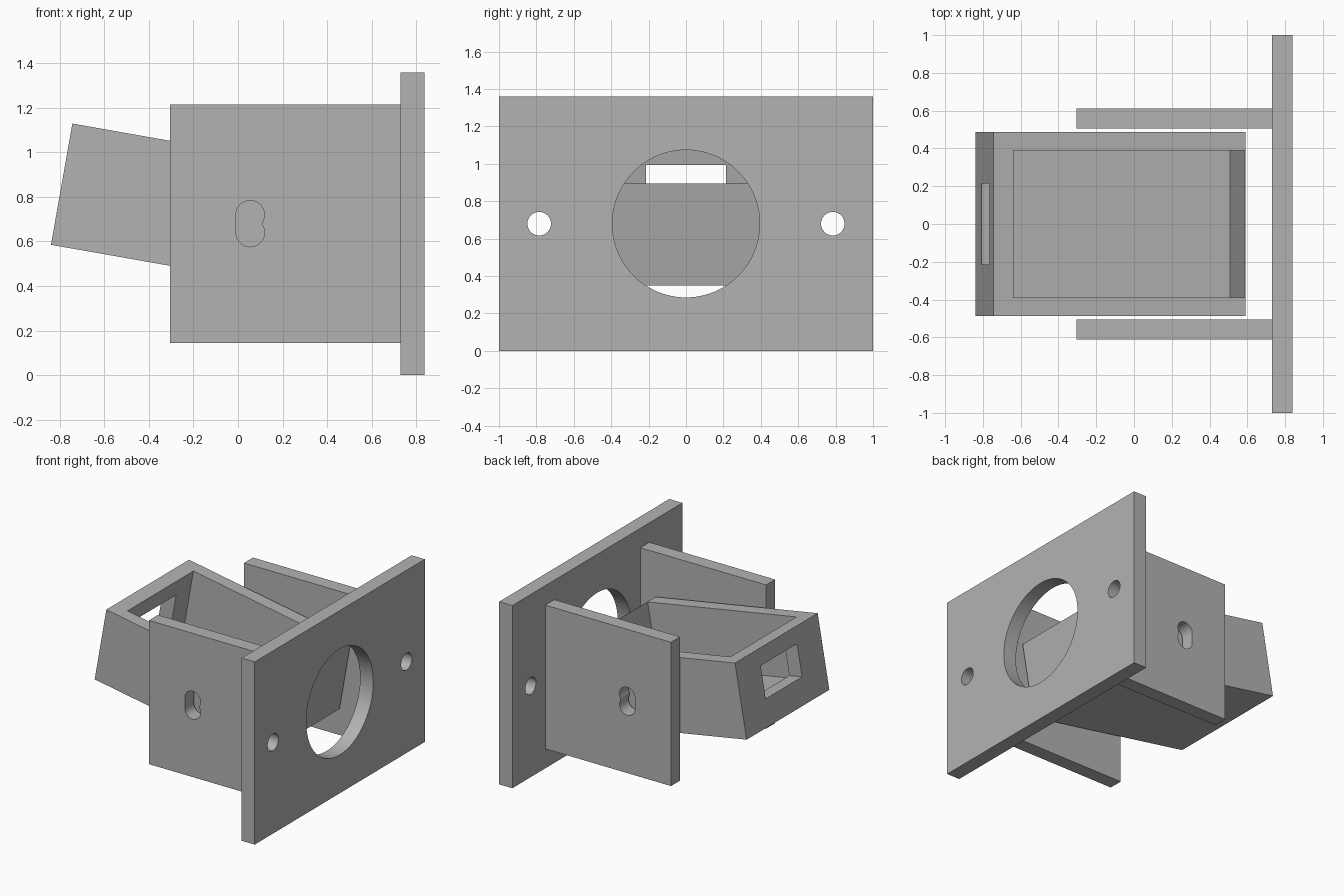
import bpy
from math import radians, pi
from mathutils import Matrix, Vector

default = bpy.data.objects.get("Cube")
if default:
    bpy.data.objects.remove(default, do_unlink=True)

grey = bpy.data.materials.new("plain grey")
grey.use_nodes = True
colour = (0.45, 0.45, 0.45, 1)
grey.diffuse_color = colour
grey.node_tree.nodes["Principled BSDF"].inputs["Base Color"].default_value = colour


def box(name, low, high, frame=Matrix()):
    """Box between two corners, given in the coordinates of a frame."""
    low, high = Vector(low), Vector(high)
    bpy.ops.mesh.primitive_cube_add(size=1)
    ob = bpy.context.object
    ob.name = name
    ob.data.transform(frame @ Matrix.Translation((low + high) / 2)
                      @ Matrix.Diagonal((*(high - low), 1)))
    ob.data.materials.append(grey)
    return ob


def rod(axis, centre, radius, depth, sides=64):
    """Round cutter along the x or y axis."""
    bpy.ops.mesh.primitive_cylinder_add(vertices=sides, radius=radius, depth=depth)
    ob = bpy.context.object
    turn = Matrix.Rotation(pi / 2, 4, "Y" if axis == "x" else "X")
    ob.data.transform(Matrix.Translation(centre) @ turn)
    ob.data.materials.append(grey)
    return ob


def cut(ob, cutters):
    """Subtract each cutter, then remove it."""
    bpy.context.view_layer.objects.active = ob
    for cutter in cutters:
        cutter.hide_render = True
        mod = ob.modifiers.new("cut", "BOOLEAN")
        mod.operation = "DIFFERENCE"
        mod.solver = "EXACT"
        mod.object = cutter
        bpy.ops.object.modifier_apply(modifier=mod.name)
        bpy.data.objects.remove(cutter, do_unlink=True)
    bpy.ops.object.select_all(action="DESELECT")
    ob.select_set(True)
    bpy.ops.object.shade_smooth_by_angle(angle=radians(30))


MID = 0.68

# Mounting plate with a large opening and two screw holes
plate = box("mounting_plate", (0.73, -1, 0), (0.838, 1, 1.36))
cut(plate, [rod("x", (0.78, 0, MID), 0.394, 0.5, 96)]
    + [rod("x", (0.78, y, MID), 0.063, 0.5, 32) for y in (-0.785, 0.785)])

# Side arms, each with an upright slot
for side, sign in (("left", 1), ("right", -1)):
    y0, y1 = sorted((sign * 0.506, sign * 0.612))
    arm = box(side + "_arm", (-0.305, y0, 0.145), (0.73, y1, 1.215))
    y = sign * 0.56
    cut(arm, [rod("y", (0.055, y, MID + dz), 0.064, 0.3, 32) for dz in (-0.04, 0.04)]
        + [box("slot_cutter", (-0.009, y - 0.15, MID - 0.04), (0.11, y + 0.15, MID + 0.04))])

# Tilted open tray with a thin inner end and a window in the outer end
tilt = Matrix.Translation((-0.84, 0, 0.585)) @ Matrix.Rotation(radians(10), 4, "Y")
tray = box("tray", (0, -0.486, 0), (1.356, 0.486, 0.553), tilt)
cut(tray, [box("cavity_cutter", (0.107, -0.388, 0.1), (1.352, 0.388, 0.8), tilt),
           box("window_cutter", (-0.2, -0.214, 0.194), (0.3, 0.214, 0.433), tilt)])
